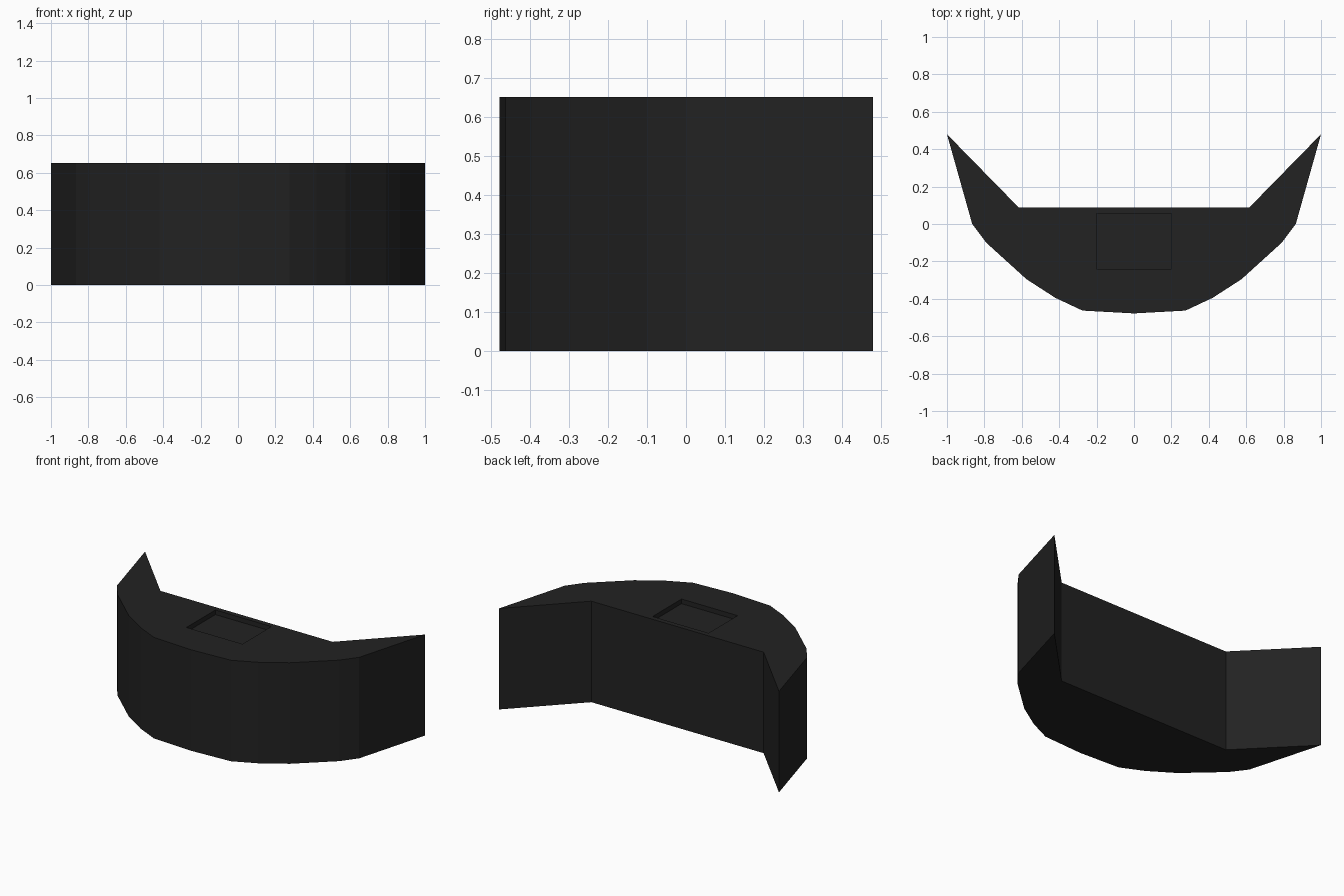
import bpy
import bmesh

cube = bpy.data.objects.get("Cube")
if cube:
    bpy.data.objects.remove(cube, do_unlink=True)

HEIGHT = 0.652
RECESS_DEPTH = 0.03

charcoal = bpy.data.materials.new("charcoal")
charcoal.use_nodes = True
colour = (0.016, 0.016, 0.016, 1)
charcoal.diffuse_color = colour
charcoal.node_tree.nodes["Principled BSDF"].inputs["Base Color"].default_value = colour


def prism(name, outline, bottom, top):
    """Extrude a flat outline upwards into a solid."""
    bm = bmesh.new()
    base = bm.faces.new([bm.verts.new((x, y, bottom)) for x, y in outline])
    extruded = bmesh.ops.extrude_face_region(bm, geom=[base], use_keep_orig=True)
    for item in extruded["geom"]:
        if isinstance(item, bmesh.types.BMVert):
            item.co.z = top
    bmesh.ops.recalc_face_normals(bm, faces=bm.faces)
    mesh = bpy.data.meshes.new(name)
    bm.to_mesh(mesh)
    bm.free()
    mesh.materials.append(charcoal)
    obj = bpy.data.objects.new(name, mesh)
    bpy.context.collection.objects.link(obj)
    return obj


# Curved counter body: half outline from front centre to back, then mirrored
half = [(0.275, -0.463), (0.42, -0.395), (0.575, -0.295), (0.79, -0.1),
        (0.865, 0), (1, 0.48), (0.615, 0.087)]
outline = [(0, -0.478)] + half + [(-x, y) for x, y in reversed(half)]
body = prism("counter_body", outline, 0, HEIGHT)

# Shallow rectangular recess in the top
cutter = prism("recess_cutter",
               [(-0.2, -0.24), (0.2, -0.24), (0.2, 0.055), (-0.2, 0.055)],
               HEIGHT - RECESS_DEPTH, HEIGHT + 0.1)
cutter.hide_render = True
cut = body.modifiers.new("top_recess", 'BOOLEAN')
cut.operation = 'DIFFERENCE'
cut.solver = 'EXACT'
cut.object = cutter
bpy.context.view_layer.objects.active = body
bpy.ops.object.modifier_apply(modifier=cut.name)
bpy.data.objects.remove(cutter, do_unlink=True)
